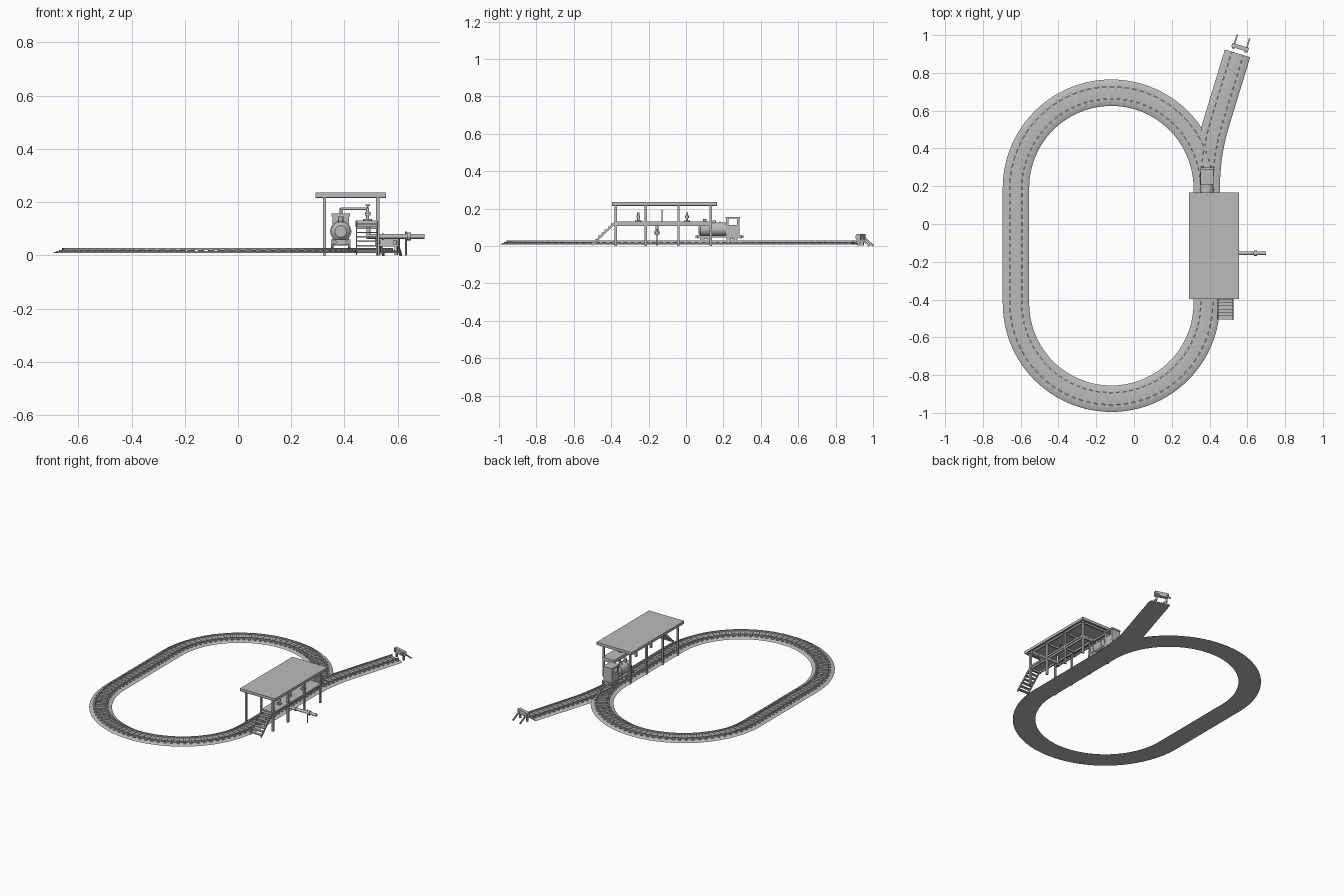
import bpy, bmesh, math
from mathutils import Vector, Matrix

if "Cube" in bpy.data.objects:
    bpy.data.objects.remove(bpy.data.objects["Cube"])

grey = bpy.data.materials.new("plain_grey")
grey.diffuse_color = (0.5, 0.5, 0.5, 1)
grey.use_nodes = True
grey.node_tree.nodes["Principled BSDF"].inputs["Base Color"].default_value = grey.diffuse_color


def finish(name, bm, smooth=False):
    bmesh.ops.recalc_face_normals(bm, faces=bm.faces)
    me = bpy.data.meshes.new(name)
    bm.to_mesh(me)
    bm.free()
    me.materials.append(grey)
    ob = bpy.data.objects.new(name, me)
    bpy.context.collection.objects.link(ob)
    if smooth:
        bpy.ops.object.select_all(action='DESELECT')
        ob.select_set(True)
        bpy.context.view_layer.objects.active = ob
        bpy.ops.object.shade_smooth_by_angle(angle=math.radians(35))
    return ob


def add_box(bm, c, s, rot=Matrix.Identity(4)):
    bmesh.ops.create_cube(bm, size=1, matrix=Matrix.Translation(c) @ rot @ Matrix.Diagonal((*s, 1)))


def boxes(name, ranges):
    """Each range is x0, x1, y0, y1, z0, z1."""
    bm = bmesh.new()
    for a, b, c, d, e, f in ranges:
        add_box(bm, ((a + b) / 2, (c + d) / 2, (e + f) / 2), (b - a, d - c, f - e))
    return finish(name, bm)


def cylinders(name, parts, n=20):
    """Each part is start, end, start radius, end radius."""
    bm = bmesh.new()
    for p, q, r0, r1 in parts:
        p, q = Vector(p), Vector(q)
        m = Matrix.Translation((p + q) / 2) @ (q - p).to_track_quat('Z', 'Y').to_matrix().to_4x4()
        bmesh.ops.create_cone(bm, cap_ends=True, segments=n, radius1=r0, radius2=r1,
                              depth=(q - p).length, matrix=m)
    return finish(name, bm, True)


def sweep(name, path, profile, closed):
    """Carry a cross-section (offset to the right, height) along a flat path."""
    bm = bmesh.new()
    rings = [[bm.verts.new((x + u * math.sin(a), y - u * math.cos(a), z)) for u, z in profile]
             for x, y, a in path]
    k = len(profile)
    pairs = list(zip(rings, rings[1:])) + ([(rings[-1], rings[0])] if closed else [])
    for r, s in pairs:
        for i in range(k):
            bm.faces.new((r[i], r[(i + 1) % k], s[(i + 1) % k], s[i]))
    if not closed:
        bm.faces.new(rings[0])
        bm.faces.new(rings[-1])
    return finish(name, bm, True)


# Track centre lines: position and heading at distance s
CX, R, Y0, Y1 = -0.12, 0.505, -0.42, 0.19
STR, ARC = Y1 - Y0, math.pi * R
LOOP = 2 * (STR + ARC)


def loop_at(s):
    s %= LOOP
    if s < STR:
        return CX + R, Y0 + s, math.pi / 2
    s -= STR
    if s < ARC:
        t = s / R
        return CX + R * math.cos(t), Y1 + R * math.sin(t), math.pi / 2 + t
    s -= ARC
    if s < STR:
        return CX - R, Y1 - s, -math.pi / 2
    t = math.pi + (s - STR) / R
    return CX + R * math.cos(t), Y0 + R * math.sin(t), math.pi / 2 + t


BEND, TURN = 1.2, math.radians(17)


def siding_at(s):
    t = min(s / BEND, TURN)
    rest = max(0, s - BEND * TURN)
    return (CX + R + BEND * (1 - math.cos(t)) + rest * math.sin(t),
            Y1 + BEND * math.sin(t) + rest * math.cos(t), math.pi / 2 - t)


def track(prefix, at, length, closed, n_path, n_sleepers, first=0):
    steps = n_path if closed else n_path + 1
    path = [at(length * i / n_path) for i in range(steps)]
    sweep(prefix + "_ballast", path, [(-.07, .008), (-.056, .0155), (.056, .0155), (.07, .008)], closed)
    for side, name in ((-.032, "left"), (.032, "right")):
        w = .0035
        sweep(f"{prefix}_{name}_rail", path,
              [(side - w, .019), (side - w, .028), (side + w, .028), (side + w, .019)], closed)
    bm = bmesh.new()
    for i in range(first, n_sleepers):
        x, y, a = at(length * (i + .5) / n_sleepers)
        add_box(bm, (x, y, .0165), (.016, .094, .008), Matrix.Rotation(a, 4, 'Z'))
    finish(prefix + "_sleepers", bm)


track("loop", loop_at, LOOP, True, 144, 116)
track("siding", siding_at, 0.735, False, 24, 20, 3)

# Buffer stop past the siding end
bm = bmesh.new()
face = Matrix.Translation((.562, .935, 0)) @ Matrix.Rotation(-TURN, 4, 'Z')
add_box(bm, (0, 0, .048), (.092, .022, .03))
for sx in (-.034, .034):
    add_box(bm, (sx, 0, .024), (.009, .012, .044))
    add_box(bm, (sx, .03, .026), (.008, .075, .009), Matrix.Rotation(-.72, 4, 'X'))
    add_box(bm, (sx, -.014, .048), (.014, .008, .014))
bmesh.ops.transform(bm, matrix=face, verts=bm.verts)
finish("buffer_stop", bm)

# Canopy: sheet, rim, rafters and posts
X0, X1, YA, YB = .291, .555, -.396, .166
POST_X, POST_Y = (.325, .525), (-.375, -.215, -.04, .132)
boxes("canopy_roof", [(X0, X1, YA, YB, .226, .235),
                      (X0, X0 + .008, YA, YB, .217, .227), (X1 - .008, X1, YA, YB, .217, .227),
                      (X0, X1, YA, YA + .008, .217, .227), (X0, X1, YB - .008, YB, .217, .227)])
boxes("canopy_rafters", [(X0, X1, y - .005, y + .005, .215, .227) for y in POST_Y] +
      [(x - .005, x + .005, YA, YB, .215, .227) for x in POST_X])
boxes("canopy_posts", [(x - .006, x + .006, y - .006, y + .006, 0, .22) for x in POST_X for y in POST_Y])

# Raised platform with joists
boxes("platform_deck", [(.442, .532, -.38, .138, .118, .13)])
boxes("platform_joists", [(.442, .532, y - .005, y + .005, .106, .119) for y in POST_Y] +
      [(.446, .454, -.38, .138, .106, .119), (.518, .526, -.38, .138, .106, .119)])

# Stairs: treads between two sloping stringers
N = 7
boxes("stair_treads", [(.445, .525, -.505 + i * .0175, -.485 + i * .0175, .017 + i * .0165, .022 + i * .0165)
                       for i in range(N)])
bm = bmesh.new()
slope = math.atan2(.122, .128)
for x in (.445, .524):
    add_box(bm, (x, -.441, .065), (.005, .172, .011), Matrix.Rotation(slope, 4, 'X'))
finish("stair_stringers", bm)

# Filling arms reaching over the track
for i, y in enumerate((-.255, 0.005)):
    cylinders(f"filling_arm_{i + 1}", [
        ((.487, y, .128), (.487, y, .178), .006, .006),
        ((.49, y, .175), (.385, y, .175), .0045, .0045),
        ((.387, y, .177), (.387, y, .156), .005, .005),
        ((.487, y, .129), (.487, y, .137), .017, .017),
        ((.487, y, .15), (.487, y, .162), .01, .01)], 14)
cylinders("valve_stem", [((.487, -.128, .128), (.487, -.128, .188), .003, .003),
                         ((.487, -.128, .186), (.487, -.128, .19), .009, .009)], 12)

# Supply pipe leaving under the platform
py = -.155
cylinders("supply_pipe", [((.482, py, .071), (.70, py, .071), .009, .009),
                          ((.49, py, .071), (.49, py, .12), .008, .008),
                          ((.635, py, .071), (.65, py, .071), .015, .015),
                          ((.54, py, .071), (.546, py, .071), .013, .013)])
cylinders("supply_pipe_post", [((.631, py, 0), (.631, py, .09), .0035, .0035)], 10)

# Locomotive: frame, wheels, boiler and cab
LX = .386
boxes("loco_frame", [(LX - .033, LX + .033, .065, .295, .046, .057),
                     (LX - .037, LX + .037, .06, .068, .04, .06),
                     (LX - .037, LX + .037, .29, .298, .04, .06),
                     (LX - .025, LX + .025, .085, .125, .036, .048),
                     (LX - .025, LX + .025, .23, .27, .036, .048)])
cylinders("loco_wheels", [((LX + s * .028, y, .04), (LX + s * .036, y, .04), .013, .013)
                          for s in (-1, 1) for y in (.088, .122, .228, .262)], 16)
cylinders("loco_axles", [((LX - .03, y, .04), (LX + .03, y, .04), .003, .003)
                         for y in (.088, .122, .228, .262)], 8)
cylinders("loco_boiler", [((LX, .078, .09), (LX, .215, .09), .036, .036),
                          ((LX, .078, .09), (LX, .066, .09), .036, .022),
                          ((LX, .105, .09), (LX, .109, .09), .04, .04),
                          ((LX, .18, .09), (LX, .184, .09), .04, .04)], 28)
cylinders("loco_chimney_and_dome", [((LX, .1, .12), (LX, .1, .145), .008, .011),
                                    ((LX, .15, .12), (LX, .15, .136), .013, .009)], 16)
a, b, c, d = LX - .031, LX + .031, .214, .286
boxes("loco_cab", [(a, b, c, c + .004, .055, .15), (a, b, d - .004, d, .055, .15)] +
      [(x, x + .004, c, d, .055, .112) for x in (a, b - .004)] +
      [(x, x + .004, y, y + .014, .112, .15) for x in (a, b - .004) for y in (c, d - .014)])
boxes("loco_cab_roof", [(a - .003, b + .003, c - .004, d + .004, .146, .156)])
cylinders("loco_buffers", [((LX + s * .022, y, .05), (LX + s * .022, y + e, .05), .004, .007)
                           for s in (-1, 1) for y, e in ((.06, -.01), (.298, .01))], 12)
